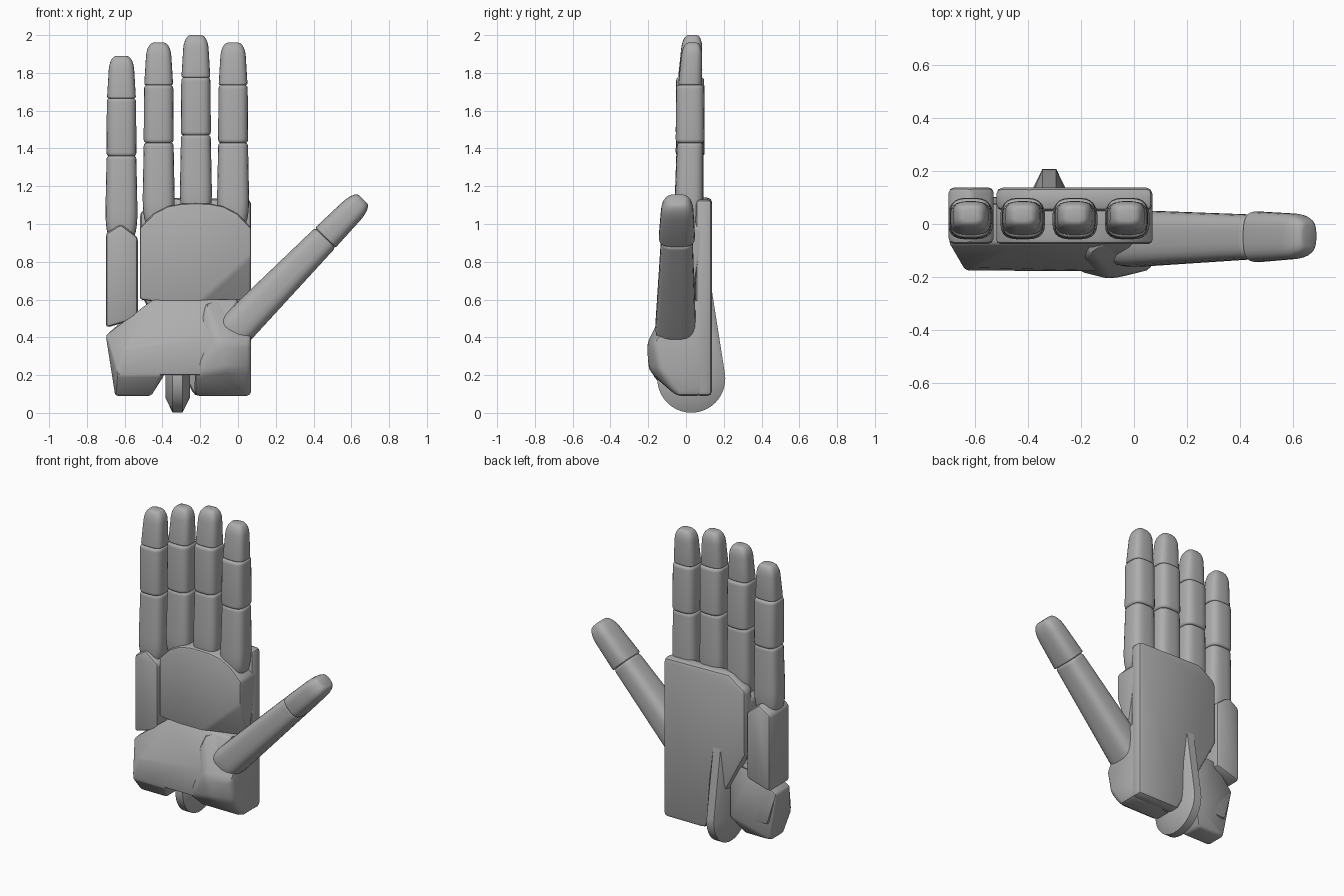
import bpy, bmesh, math
from itertools import product
from mathutils import Vector

default_cube = bpy.data.objects.get("Cube")
if default_cube:
    bpy.data.objects.remove(default_cube, do_unlink=True)

shade = 0.42
grey = bpy.data.materials.new("plain grey")
grey.use_nodes = True
grey.diffuse_color = (shade, shade, shade, 1)
grey.node_tree.nodes["Principled BSDF"].inputs["Base Color"].default_value = (shade, shade, shade, 1)

# Shared planes of the hand
OUTER, INNER = -0.7, 0.07
FRONT, BACK = -0.075, 0.138
HEEL_FRONT, THUMB_FRONT = -0.177, -0.21
BOTTOM, LEDGE, SHELF, CREASE = 0.09, 0.2, 0.41, 0.6
NOTCH_OUTER, NOTCH_INNER = -0.39, -0.23
PALM_OUTER = -0.52


def finish(name, bm):
    bmesh.ops.recalc_face_normals(bm, faces=bm.faces)
    mesh = bpy.data.meshes.new(name)
    bm.to_mesh(mesh)
    bm.free()
    mesh.materials.append(grey)
    part = bpy.data.objects.new(name, mesh)
    bpy.context.collection.objects.link(part)
    bpy.ops.object.select_all(action='DESELECT')
    part.select_set(True)
    bpy.context.view_layer.objects.active = part
    bpy.ops.object.shade_smooth_by_angle(angle=math.radians(35))


def hull(name, points, bevel):
    """Faceted solid around corner points, with softened edges."""
    bm = bmesh.new()
    for point in points:
        bm.verts.new(point)
    result = bmesh.ops.convex_hull(bm, input=bm.verts[:])
    inside = [v for v in result["geom_interior"] if isinstance(v, bmesh.types.BMVert)]
    bmesh.ops.delete(bm, geom=inside, context='VERTS')
    bmesh.ops.dissolve_limit(bm, angle_limit=0.05, verts=bm.verts[:], edges=bm.edges[:])
    if bevel:
        sharp = [edge for edge in bm.edges if edge.calc_face_angle(0) > 0.35]
        bmesh.ops.bevel(bm, geom=sharp, offset=bevel, segments=2, profile=0.5,
                        affect='EDGES', clamp_overlap=True)
    finish(name, bm)


def corners(xs, ys, zs):
    return list(product(xs, ys, zs))


def slab(outline, front, back):
    return [(x, y, z) for x, z in outline for y in (front, back)]


def signed_power(value, exponent):
    return math.copysign(abs(value) ** exponent, value)


def segment(name, start, end, size, taper, start_round, end_round, sides=24, steps=5):
    """Rounded-square bar; each rounding is (length, share of width lost at the end)."""
    bm = bmesh.new()
    start, end = Vector(start), Vector(end)
    length = (end - start).length
    axis = (end - start) / length
    across = Vector((axis.z, 0, -axis.x)).normalized()
    angles = [math.pi / 2 * k / steps for k in range(steps + 1)]

    def rounding(reach, loss):
        return [(reach * (1 - math.cos(a)), 1 - loss * (1 - math.sin(a))) for a in angles]

    rings = rounding(*start_round)
    rings += [(length - d, f) for d, f in reversed(rounding(*end_round))]
    loops = []
    for distance, factor in rings:
        scale = factor * (1 + (taper - 1) * distance / length)
        loop = []
        for i in range(sides):
            turn = math.tau * (i + 0.5) / sides
            u = signed_power(math.cos(turn), 0.62) * size[0] * scale
            v = signed_power(math.sin(turn), 0.62) * size[1] * scale
            loop.append(bm.verts.new(start + axis * distance + across * u + Vector((0, v, 0))))
        loops.append(loop)
    for low, high in zip(loops, loops[1:]):
        for i in range(sides):
            j = (i + 1) % sides
            bm.faces.new((low[i], low[j], high[j], high[i]))
    bm.faces.new(loops[0])
    bm.faces.new(loops[-1])
    finish(name, bm)


# Four fingers, each of three segments
lifts = {"little": -0.07, "ring": 0, "middle": 0.04, "index": 0}
soft = (0.02, 0.15)
for i, (finger, lift) in enumerate(lifts.items()):
    x = 0.197 * i - 0.617
    root, knuckle, joint, tip = (Vector((x, y, z + lift)) for y, z in
                                 ((0.015, 1), (0.022, 1.43), (0.022, 1.735), (0.034, 1.96)))
    segment(finger + "_finger_base", root, knuckle, (0.088, 0.078), 0.9, (0.15, 0.3), soft)
    segment(finger + "_finger_middle", knuckle, joint, (0.08, 0.077), 0.97, soft, soft)
    segment(finger + "_finger_tip", joint, tip, (0.077, 0.064), 0.82, (0.01, 0.15), (0.07, 0.55))

# Thumb, two segments along a slanted axis
thumb_root = Vector((0, -0.055, 0.455))
slant = Vector((0.7, 0.01, 0.715))
thumb_joint = thumb_root + slant * 0.66
segment("thumb_base", thumb_root - slant * 0.07, thumb_joint, (0.1, 0.11), 0.76, (0.1, 0.2), soft)
segment("thumb_tip", thumb_joint, thumb_root + slant * 0.945, (0.076, 0.096), 0.85,
        (0.01, 0.15), (0.09, 0.5))

# Flat back of the hand
hull("hand_back", slab([(NOTCH_INNER, BOTTOM), (INNER, BOTTOM), (INNER, 1.13), (-0.4, 1.14),
                        (PALM_OUTER, 1.06), (PALM_OUTER, 0.64), (-0.36, 0.5)], 0.05, BACK), 0.025)

# Palm pad with an arched top and a lower corner cut away beside the thumb
half_width = (INNER - PALM_OUTER) / 2
arch = [(PALM_OUTER + half_width * (1 + u), 1.11 - 0.13 * abs(u) ** 3)
        for u in (k / 4 for k in range(-4, 5))]
hull("palm_pad", slab(arch, FRONT, 0.1)
     + [(PALM_OUTER, y, CREASE) for y in (FRONT, 0.1)]
     + [(INNER, FRONT, 0.83), (NOTCH_INNER, FRONT, 0.56), (INNER, 0.02, 0.56)], 0.015)

# Outer edge of the palm below the little finger
hull("outer_palm", slab([(OUTER, 0.45), (OUTER, 0.95), (-0.62, 1), (-0.53, 0.93), (-0.53, 0.5)],
                        FRONT, BACK), 0.02)

# Heel of the hand: bridge, outer lobe and thumb lobe
outer_shelf = corners([OUTER], [FRONT, 0.07], [SHELF])
hull("heel_bridge", outer_shelf
     + corners([-0.45, 0], [FRONT, 0.08], [CREASE])
     + corners([-0.64, -0.06], [HEEL_FRONT, 0.08], [LEDGE])
     + [(-0.12, HEEL_FRONT, 0.4), (-0.6, -0.165, 0.33)], 0.012)
hull("heel_outer_lobe", outer_shelf
     + corners([-0.65, -0.46], [-0.08, 0.05], [BOTTOM])
     + corners([NOTCH_OUTER], [-0.1, 0.11], [LEDGE])
     + [(-0.64, HEEL_FRONT, LEDGE), (-0.4, HEEL_FRONT, LEDGE),
        (NOTCH_OUTER, 0.11, 0.56), (-0.55, 0.1, 0.54)], 0.015)
hull("heel_thumb_lobe", corners([INNER], [-0.02, 0.1], [CREASE])
     + corners([NOTCH_INNER, INNER], [-0.05, 0.08], [BOTTOM])
     + [(-0.19, -0.1, CREASE), (-0.1, THUMB_FRONT, 0.37), (-0.05, -0.2, 0.23),
        (NOTCH_INNER, HEEL_FRONT, LEDGE), (INNER, -0.17, 0.37), (INNER, -0.14, 0.22),
        (INNER, 0.125, 0.15)], 0.025)

# Round-bottomed wrist fin: narrow rim, wider core, tapering up the back
fin_x, rim, core = -0.32, 0.026, 0.065
fin = corners([fin_x - core, fin_x + core], [0.11], [0.5])
fin += corners([fin_x - rim, fin_x + rim], [BACK], [0.64])
for radius, half in ((0.18, rim), (0.1, core)):
    for i in range(40):
        turn = math.tau * i / 40
        y, z = 0.028 + radius * math.cos(turn), 0.181 + radius * math.sin(turn)
        fin += corners([fin_x - half, fin_x + half], [y], [z])
hull("wrist_fin", fin, 0)
